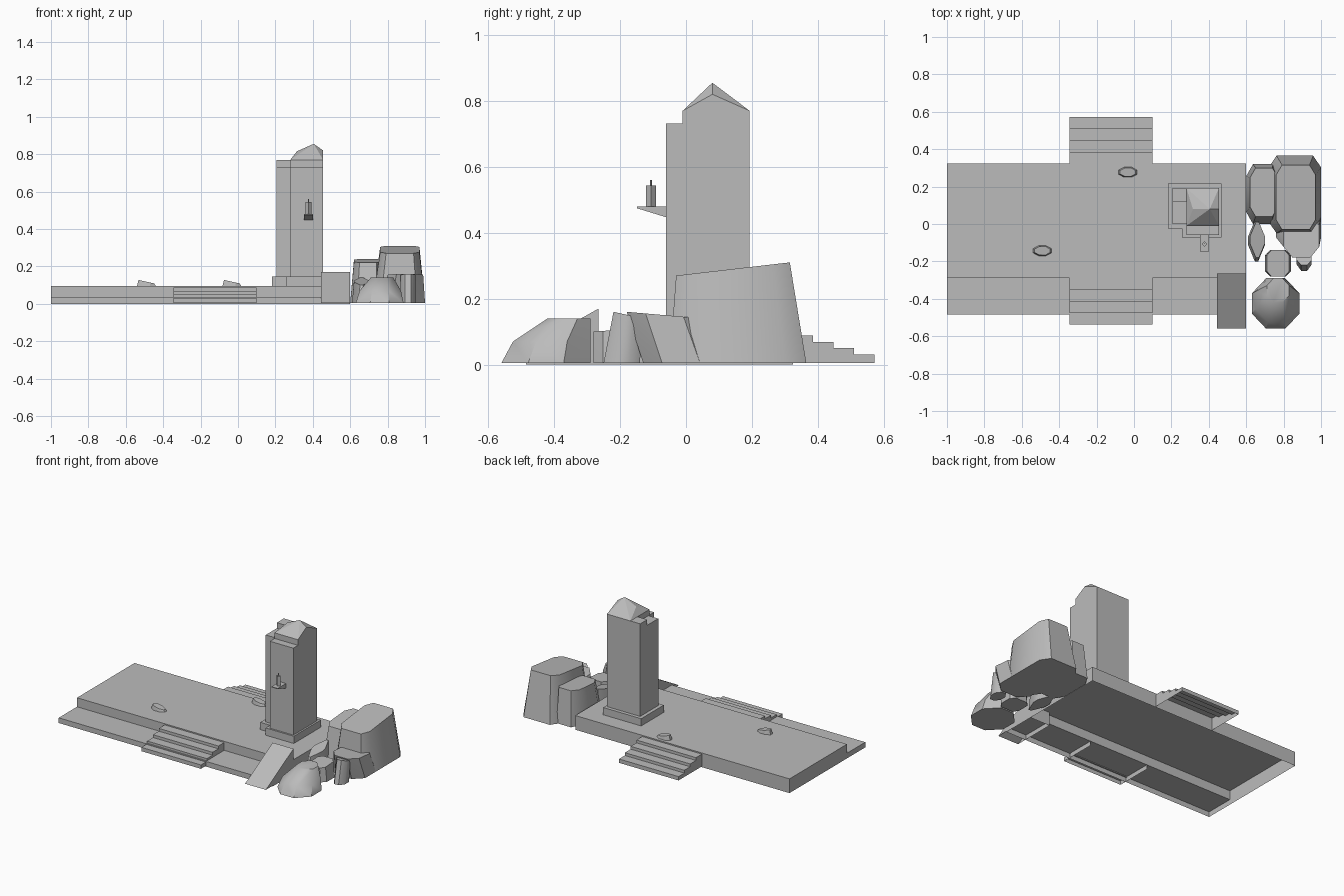
import bpy, bmesh, math

cube = bpy.data.objects.get("Cube")
if cube:
    bpy.data.objects.remove(cube, do_unlink=True)

stone = bpy.data.materials.new("grey stone")
stone.use_nodes = True
grey = (0.5, 0.5, 0.5, 1)
stone.diffuse_color = grey
stone.node_tree.nodes["Principled BSDF"].inputs["Base Color"].default_value = grey


def finish(name, bm):
    bmesh.ops.recalc_face_normals(bm, faces=bm.faces[:])
    mesh = bpy.data.meshes.new(name)
    bm.to_mesh(mesh)
    bm.free()
    mesh.materials.append(stone)
    obj = bpy.data.objects.new(name, mesh)
    bpy.context.collection.objects.link(obj)
    return obj


def sweep(name, outline, axis, low, high, open_sides=0):
    """Extrude an outline along x or z, leaving its last sides open."""
    bm = bmesh.new()

    def ring(t):
        return [bm.verts.new((t, a, b) if axis == "x" else (a, b, t)) for a, b in outline]

    start, end = ring(low), ring(high)
    count = len(outline)
    for i in range(count - open_sides):
        j = (i + 1) % count
        bm.faces.new((start[i], start[j], end[j], end[i]))
    bm.faces.new(start[::-1])
    bm.faces.new(end)
    return finish(name, bm)


def hull(name, points):
    bm = bmesh.new()
    for point in points:
        bm.verts.new(point)
    bmesh.ops.convex_hull(bm, input=bm.verts[:])
    loose = [v for v in bm.verts if not v.link_faces]
    bmesh.ops.delete(bm, geom=loose, context="VERTS")
    bmesh.ops.dissolve_limit(bm, angle_limit=0.02, verts=bm.verts[:], edges=bm.edges[:])
    return finish(name, bm)


def rectangle(left, right, front, back):
    return [(left, front), (right, front), (right, back), (left, back)]


def clipped(left, right, front, back, cut):
    """Rectangle outline with its corners cut off."""
    corners = rectangle(left, right, front, back)
    points = []
    for i, here in enumerate(corners):
        for other in (corners[i - 1], corners[(i + 1) % 4]):
            points.append(tuple(a + (b - a) * cut for a, b in zip(here, other)))
    return points


def rock(name, base, top, height, drop=0, cut=0.2, bulge=0):
    """Tapered boulder whose top falls by drop towards the front."""
    lower, upper = clipped(*base, cut), clipped(*top, cut)
    front, back = top[2:]
    points = [(x, y, ground) for x, y in lower]
    for (bx, by), (x, y) in zip(lower, upper):
        z = height - drop * (back - y) / (back - front)
        points.append((x, y, z))
        if bulge:
            points.append(((bx + x) / 2 + (bx - x) * bulge,
                           (by + y) / 2 + (by - y) * bulge, z / 2))
    obj = hull(name, points)
    bpy.ops.object.select_all(action="DESELECT")
    obj.select_set(True)
    bpy.context.view_layer.objects.active = obj
    bpy.ops.object.shade_smooth_by_angle(angle=math.radians(40))


# Shared levels and edges
ground = 0.005
deck = 0.096
ledge = 0.035
deck_front, deck_back = -0.29, 0.324
ledge_front = -0.485
deck_right = 0.6

# Hollow platform with a lower ledge along the front
sweep("platform", [(deck_back, 0), (deck_back, deck), (deck_front, deck),
                   (deck_front, ledge), (ledge_front, ledge), (ledge_front, 0)],
      "x", -1, deck_right, open_sides=1)


# Matching stairs, front and back
def stairs(name, edge, direction):
    tread, riser, steps = 0.062, 0.019, 4
    outline = []
    for i in range(steps):
        z = deck - 0.008 - riser * i
        outline += [(edge + direction * tread * i, z),
                    (edge + direction * tread * (i + 1), z)]
    outline += [(outline[-1][0], ground), (edge, ground)]
    sweep(name, outline, "x", -0.345, 0.1, open_sides=2)


stairs("front_stairs", deck_front, -1)
stairs("back_stairs", deck_back, 1)

# Sloping ramp block
sweep("ramp", [(-0.56, ground), (-0.265, 0.17), (-0.265, ground)],
      "x", 0.445, deck_right, open_sides=1)

# Pillar on an L-shaped plinth
left, notch, right = 0.207, 0.28, 0.455
front, inner, back = -0.06, 0, 0.193
plinth_top, shaft_top, crown = 0.145, 0.732, 0.77


def notched(margin):
    a, b, c = left - margin, notch - margin, right + margin / 2
    d, e, f = front - margin / 2, inner - margin, back + margin
    return [(a, e), (b, e), (b, d), (c, d), (c, f), (a, f)]


sweep("plinth", notched(0.024), "z", deck, plinth_top)
sweep("pillar_shaft", notched(0), "z", plinth_top, shaft_top)
sweep("pillar_side_step", rectangle(left, notch, 0.118, back), "z", shaft_top, crown)

# Broken, ridged pillar top
ridge = 0.08
hull("pillar_top",
     [(x, y, z) for x, y in rectangle(notch, right, -0.01, back) for z in (shaft_top, crown)]
     + [(0.315, ridge, 0.815), (0.405, ridge, 0.855), (right, ridge, 0.82)])

# Bracket shelf holding a small candle
shelf_top = 0.479
sweep("shelf", [(front, 0.447), (-0.148, 0.474), (-0.148, shelf_top), (front, shelf_top)],
      "x", 0.353, 0.4)


def candle(name, radius, low, high):
    x, y = 0.377, -0.106
    outline = [(x + radius, y), (x, y + radius), (x - radius, y), (x, y - radius)]
    sweep(name, outline, "z", low, high)


candle("candle", 0.015, shelf_top, 0.543)
candle("candle_wick", 0.003, 0.543, 0.56)


# Loose stones on the platform
def loose_stone(name, x, y):
    points = []
    for i in range(8):
        angle = math.tau * (i + 0.5) / 8
        c, s = math.cos(angle), math.sin(angle)
        points.append((x + 0.054 * c, y + 0.029 * s, deck))
        points.append((x + 0.045 * c, y + 0.024 * s, deck + 0.022 - 0.01 * c))
    hull(name, points)


loose_stone("loose_stone_front", -0.49, -0.143)
loose_stone("loose_stone_back", -0.033, 0.277)

# Rock pile beside the platform: base and top limits, then height
rock("tall_rock", base=(0.72, 1, -0.05, 0.365), top=(0.76, 0.97, -0.03, 0.315),
     height=0.31, drop=0.04, cut=0.15)
rock("left_rock", base=(0.6, 0.78, 0, 0.32), top=(0.62, 0.77, 0.04, 0.3),
     height=0.24, drop=0.02)
rock("low_rock", base=(0.76, 1, -0.13, 0.1), top=(0.8, 0.99, -0.18, 0.05),
     height=0.14, drop=-0.02, cut=0.25)
rock("split_rock", base=(0.61, 0.7, -0.2, 0.02), top=(0.62, 0.7, -0.18, 0.01),
     height=0.14, drop=0.04, cut=0.4)
rock("middle_rock", base=(0.7, 0.84, -0.28, -0.14), top=(0.71, 0.83, -0.28, -0.14),
     height=0.11, drop=0.01)
rock("small_rock", base=(0.87, 0.95, -0.25, -0.14), top=(0.87, 0.95, -0.22, -0.13),
     height=0.14, drop=-0.02, cut=0.3)

# Rounded boulder in front
rock("front_boulder", base=(0.63, 0.885, -0.56, -0.29), top=(0.71, 0.83, -0.42, -0.29),
     height=0.14, cut=0.3, bulge=0.25)
